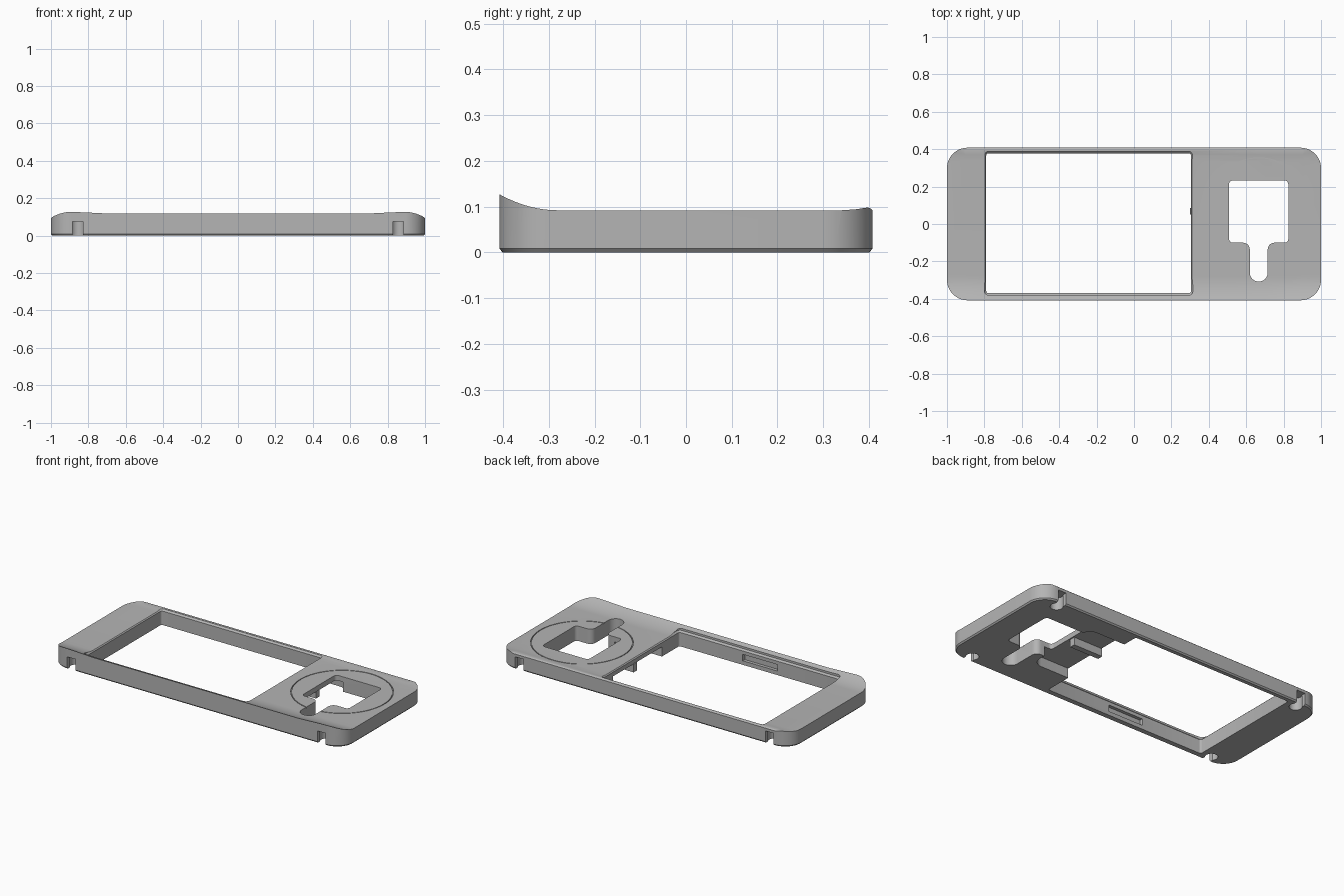
import bpy
import bmesh
from math import cos, sin, pi, radians

cube = bpy.data.objects.get("Cube")
if cube:
    bpy.data.objects.remove(cube, do_unlink=True)

grey = bpy.data.materials.new("plain_grey")
grey.use_nodes = True
grey.diffuse_color = (0.46, 0.46, 0.46, 1)
grey.node_tree.nodes["Principled BSDF"].inputs["Base Color"].default_value = (0.46, 0.46, 0.46, 1)


def rounded_rect(x0, x1, y0, y1, r, steps=12):
    pts = []
    corners = [(x1 - r, y1 - r), (x0 + r, y1 - r), (x0 + r, y0 + r), (x1 - r, y0 + r)]
    for q, (cx, cy) in enumerate(corners):
        for i in range(steps + 1):
            a = (q + i / steps) * pi / 2
            pts.append((cx + r * cos(a), cy + r * sin(a)))
    return pts


def circle(cx, cy, r, n=32):
    return [(cx + r * cos(2 * pi * i / n), cy + r * sin(2 * pi * i / n)) for i in range(n)]


def loft(name, rings):
    """Closed solid through a list of equally long rings of 3D points."""
    bm = bmesh.new()
    rows = [[bm.verts.new(p) for p in ring] for ring in rings]
    n = len(rows[0])
    for a, b in zip(rows, rows[1:]):
        for i in range(n):
            j = (i + 1) % n
            bm.faces.new((a[i], a[j], b[j], b[i]))
    bm.faces.new(rows[0][::-1])
    bm.faces.new(rows[-1])
    bmesh.ops.recalc_face_normals(bm, faces=bm.faces)
    mesh = bpy.data.meshes.new(name)
    bm.to_mesh(mesh)
    bm.free()
    mesh.materials.append(grey)
    obj = bpy.data.objects.new(name, mesh)
    bpy.context.collection.objects.link(obj)
    return obj


def prism(name, pts, z0, z1):
    return loft(name, [[(x, y, z) for x, y in pts] for z in (z0, z1)])


def box(name, x0, x1, y0, y1, z0, z1):
    return prism(name, [(x0, y0), (x1, y0), (x1, y1), (x0, y1)], z0, z1)


def boolean(target, tool, operation="DIFFERENCE"):
    mod = target.modifiers.new("shape", "BOOLEAN")
    mod.operation, mod.solver, mod.object = operation, "EXACT", tool
    bpy.context.view_layer.objects.active = target
    bpy.ops.object.modifier_apply(modifier=mod.name)
    bpy.data.objects.remove(tool, do_unlink=True)


# Outer outline with a small chamfer along the bottom edge
W, D = 1.0, 0.408
outer = rounded_rect(-W, W, -D, D, 0.11)
lower = rounded_rect(-W + 0.007, W - 0.007, -D + 0.007, D - 0.007, 0.103)
frame = loft("frame_body", [[(x, y, z) for x, y in ring]
                            for ring, z in ((lower, 0), (outer, 0.008), (outer, 0.3))])


# Top surface: raised front lip, flat middle, slight back lip
def top_section(x, lip):
    pts = [(x, -0.5, -0.1)]
    for i in range(13):
        t = i / 12
        pts.append((x, -0.41 + 0.13 * t, 0.092 + lip * (1 - t) ** 2))
    pts += [(x, 0.34, 0.092), (x, 0.37, 0.094), (x, 0.397, 0.098),
            (x, 0.404, 0.096), (x, 0.41, 0.09), (x, 0.5, -0.1)]
    return pts


stations = [(-1.1, 0.036), (-0.9, 0.036), (-0.82, 0.033), (-0.7, 0.027)]
stations += [(-x, lip) for x, lip in reversed(stations)]
boolean(frame, loft("top_shape", [top_section(*s) for s in stations]), "INTERSECT")

# Large window with a narrow chamfer at its upper edge
OX0, OX1, OY0, OY1 = -0.79, 0.305, -0.37, 0.378
window = rounded_rect(OX0, OX1, OY0, OY1, 0.012, 4)
wide = rounded_rect(OX0 - 0.01, OX1 + 0.01, OY0 - 0.01, OY1 + 0.01, 0.022, 4)
boolean(frame, loft("window_cutter", [[(x, y, z) for x, y in ring] for ring, z in
                                      ((window, -0.1), (window, 0.086), (wide, 0.096), (wide, 0.3))]))

# Underside pocket beside the window
boolean(frame, prism("pocket_cutter", rounded_rect(0.2, 0.56, -0.2, 0.28, 0.06), -0.1, 0.06))

# Circular groove in the top
CX, CY = 0.667, 0.067
groove = prism("groove_cutter", circle(CX, CY, 0.289, 96), 0.085, 0.2)
boolean(groove, prism("groove_core", circle(CX, CY, 0.284, 96), 0, 0.3))
boolean(frame, groove)

# Square hole with a round-ended slot and filleted joints
boolean(frame, prism("square_cutter", rounded_rect(0.508, 0.825, -0.1, 0.233, 0.02, 5), -0.1, 0.3))
slot = [(CX + 0.048 * cos(a), -0.26 + 0.048 * sin(a))
        for a in [pi + pi * i / 16 for i in range(17)]]
fillet = 0.035
for side in (1, -1):
    arc = [(CX + side * (0.048 + fillet - fillet * cos(a)), -0.1 - fillet + fillet * sin(a))
           for a in [pi / 2 * i / 6 for i in range(7)]]
    arc.append((arc[-1][0], -0.05))
    slot += arc if side == 1 else arc[::-1]
boolean(frame, prism("slot_cutter", slot, -0.1, 0.3))

# Four clip notches in the long sides
for sx in (-1, 1):
    for sy in (-1, 1):
        x = sx * 0.858
        y0, y1 = sorted((sy * 0.36, sy * 0.45))
        boolean(frame, box("notch_cutter", x - 0.028, x + 0.028, y0, y1, -0.1, 0.075))
        boolean(frame, prism("notch_round", circle(x, sy * 0.36, 0.036), -0.1, 0.075))

# Latch slot in the inside of the front wall
boolean(frame, box("latch_cutter", -0.37, -0.13, -0.39, -0.35, 0.025, 0.065))

# Short support rail hanging under the thin plate
rail = box("support_rail", 0.3, 0.5, 0.05, 0.085, 0.012, 0.062)

for obj in (frame, rail):
    bpy.ops.object.select_all(action="DESELECT")
    obj.select_set(True)
    bpy.context.view_layer.objects.active = obj
    bpy.ops.object.shade_smooth_by_angle(angle=radians(30))
